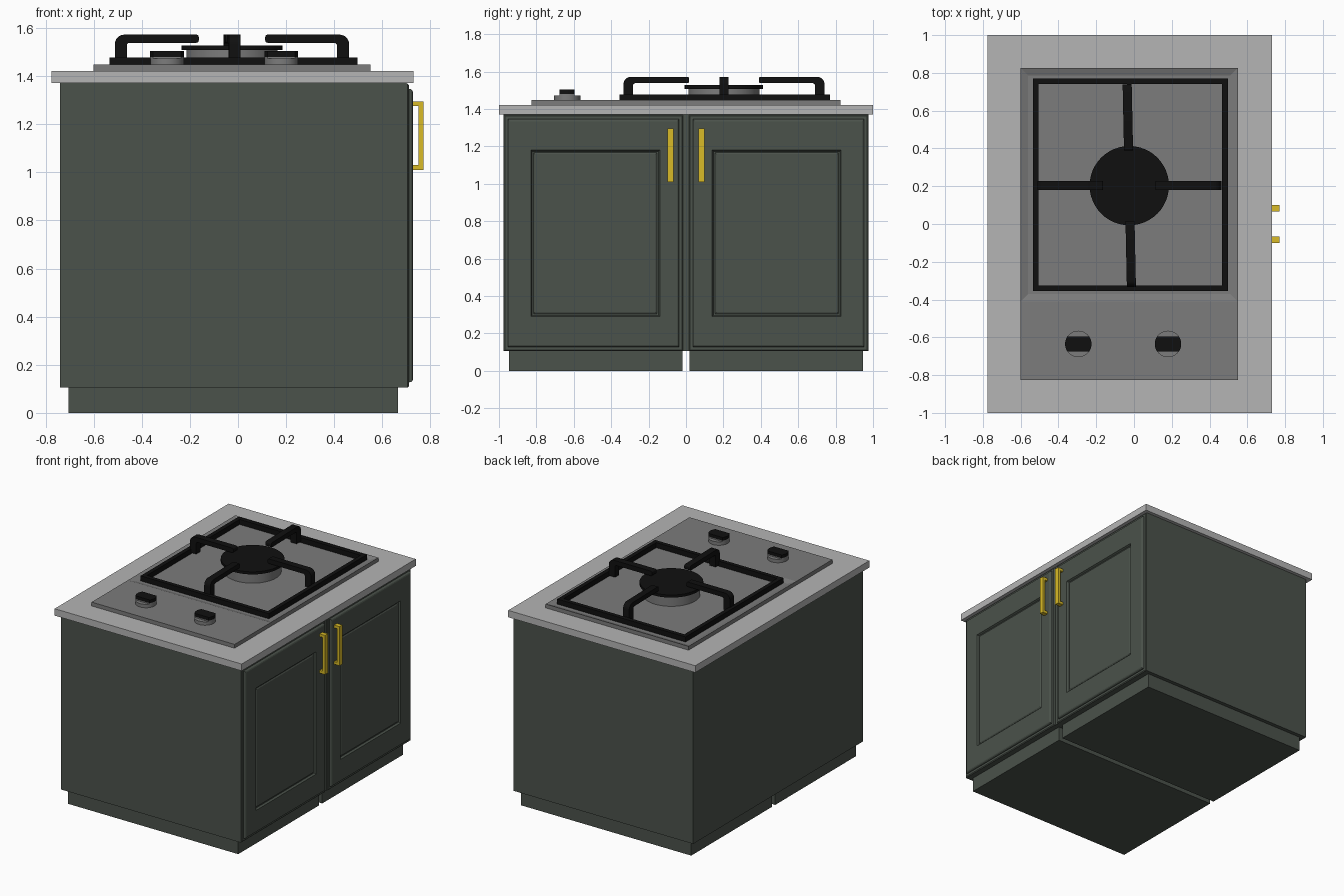
import bpy, bmesh, math
from mathutils import Matrix, Vector

if "Cube" in bpy.data.objects:
    bpy.data.objects.remove(bpy.data.objects["Cube"])


def material(name, rgb):
    m = bpy.data.materials.new(name)
    m.diffuse_color = (*rgb, 1)
    m.use_nodes = True
    m.node_tree.nodes["Principled BSDF"].inputs["Base Color"].default_value = m.diffuse_color
    return m


GREEN = material("green_paint", (0.07, 0.085, 0.07))
STONE = material("light_stone", (0.46, 0.46, 0.46))
STEEL = material("steel", (0.2, 0.2, 0.2))
IRON = material("black_iron", (0.005, 0.005, 0.005))
BRASS = material("brass", (0.7, 0.5, 0.02))


def finish(name, bm, mat, smooth=False):
    bmesh.ops.recalc_face_normals(bm, faces=bm.faces)
    me = bpy.data.meshes.new(name)
    bm.to_mesh(me)
    bm.free()
    ob = bpy.data.objects.new(name, me)
    bpy.context.collection.objects.link(ob)
    me.materials.append(mat)
    if smooth:
        bpy.ops.object.select_all(action='DESELECT')
        ob.select_set(True)
        bpy.context.view_layer.objects.active = ob
        bpy.ops.object.shade_smooth_by_angle(angle=math.radians(35))
    return ob


def loft(name, rings, mat, smooth=False):
    """Skin equal-sized closed rings of points and cap both ends."""
    bm = bmesh.new()
    vs = [[bm.verts.new(p) for p in r] for r in rings]
    n = len(vs[0])
    for a, b in zip(vs, vs[1:]):
        for i in range(n):
            j = (i + 1) % n
            bm.faces.new((a[i], a[j], b[j], b[i]))
    bm.faces.new(vs[0])
    bm.faces.new(vs[-1])
    return finish(name, bm, mat, smooth)


def rect(a0, a1, b0, b1, inset=0):
    a0, a1, b0, b1 = a0 + inset, a1 - inset, b0 + inset, b1 - inset
    return [(a0, b0), (a1, b0), (a1, b1), (a0, b1)]


def flat(pts, z):
    return [(x, y, z) for x, y in pts]


def box(name, x0, x1, y0, y1, z0, z1, mat):
    return loft(name, [flat(rect(x0, x1, y0, y1), z) for z in (z0, z1)], mat)


def circle(cx, cy, r, n=48):
    return [(cx + r * math.cos(2 * math.pi * i / n),
             cy + r * math.sin(2 * math.pi * i / n)) for i in range(n)]


# cabinet and worktop
box("cabinet_body", -0.74, 0.70, -0.975, 0.975, 0.105, 1.37, GREEN)
box("worktop", -0.775, 0.73, -1, 1, 1.37, 1.42, STONE)

for s, side in ((-1, "left"), (1, "right")):
    y0, y1 = sorted((s * 0.018, s * 0.947))
    box(f"plinth_{side}", -0.705, 0.665, y0, y1, 0, 0.105, GREEN)

    # door: stepped outer edge, then a grooved recessed panel
    outer, panel = (0.015, 0.975, 0.105, 1.368), (0.14, 0.83, 0.29, 1.18)
    steps = [(outer, 0, 0.69), (outer, 0, 0.705), (outer, 0.006, 0.71),
             (outer, 0.022, 0.71), (outer, 0.023, 0.718), (outer, 0.027, 0.724),
             (outer, 0.034, 0.727), (panel, 0, 0.727), (panel, 0.007, 0.714),
             (panel, 0.014, 0.713), (panel, 0.022, 0.718)]
    loft(f"door_{side}", [[(x, s * y, z) for y, z in rect(*r, i)]
                          for r, i, x in steps], GREEN)

    # bracket handle
    prof = [(0.715, 1.01), (0.77, 1.01), (0.77, 1.295), (0.715, 1.295),
            (0.715, 1.275), (0.75, 1.275), (0.75, 1.03), (0.715, 1.03)]
    loft(f"handle_{side}", [[(x, s * y, z) for x, z in prof]
                            for y in (0.067, 0.1)], BRASS)

# hob: flat control panel and sunken burner tray
box("control_panel", -0.60, 0.55, -0.825, -0.41, 1.415, 1.448, STEEL)
tray = (-0.60, 0.55, -0.41, 0.827)
loft("burner_tray", [flat(rect(*tray, i), z) for i, z in
                     ((0, 1.415), (0, 1.448), (0.04, 1.435))], STEEL)

# burner
C = Vector((-0.025, 0.203, 0))
loft("burner_base", [flat(circle(C.x, C.y, 0.19), z) for z in (1.43, 1.508)],
     STEEL, True)
loft("burner_cap", [flat(circle(C.x, C.y, 0.21), z) for z in (1.508, 1.527)],
     IRON, True)

# square pan support frame
bm = bmesh.new()
loops = []
for inset, z in ((0, 1.44), (0, 1.477), (0.03, 1.477), (0.03, 1.44)):
    loops.append([bm.verts.new(p) for p in
                  flat(rect(-0.535, 0.497, -0.355, 0.77, inset), z)])
for k in range(4):
    a, b = loops[k], loops[(k + 1) % 4]
    for i in range(4):
        j = (i + 1) % 4
        bm.faces.new((a[i], a[j], b[j], b[i]))
finish("support_frame", bm, IRON)


def arc(cx, cz, r, a0, a1, n=6):
    return [(cx + r * math.cos(math.radians(a0 + (a1 - a0) * i / n)),
             cz + r * math.sin(math.radians(a0 + (a1 - a0) * i / n)))
            for i in range(n + 1)]


# four bent arms, each an L profile with a rounded elbow
for k in range(4):
    r_in, r_out = ((0.138, 0.487), (0.187, 0.537))[k % 2]
    prof = ([(r_out, 1.45)] + arc(r_out - 0.04, 1.532, 0.04, 0, 90)
            + arc(r_in + 0.01, 1.562, 0.01, 90, 180, 3)
            + arc(r_in + 0.01, 1.548, 0.01, 180, 270, 3)
            + arc(r_out - 0.062, 1.526, 0.012, 90, 0, 3) + [(r_out - 0.05, 1.45)])
    arm = loft(f"support_arm_{k + 1}", [[(r, w, z) for r, z in prof]
                                        for w in (-0.024, 0.024)], IRON, True)
    twist = math.radians(1.2) if k % 2 else 0
    arm.data.transform(Matrix.Translation(C)
                       @ Matrix.Rotation(k * math.pi / 2 + twist, 4, 'Z'))

# control knobs: round skirt and a grip cut from the same circle
for i, x in enumerate((-0.295, 0.18)):
    y, r = -0.635, 0.07
    loft(f"knob_skirt_{i + 1}", [flat(circle(x, y, r, 32), z)
                                 for z in (1.445, 1.473)], STEEL, True)
    grip = arc(x, y, r, -35, 35, 8) + arc(x, y, r, 145, 215, 8)
    loft(f"knob_neck_{i + 1}", [flat(grip, z) for z in (1.472, 1.48)], STEEL, True)
    loft(f"knob_grip_{i + 1}", [flat(grip, z) for z in (1.48, 1.503)], IRON, True)
